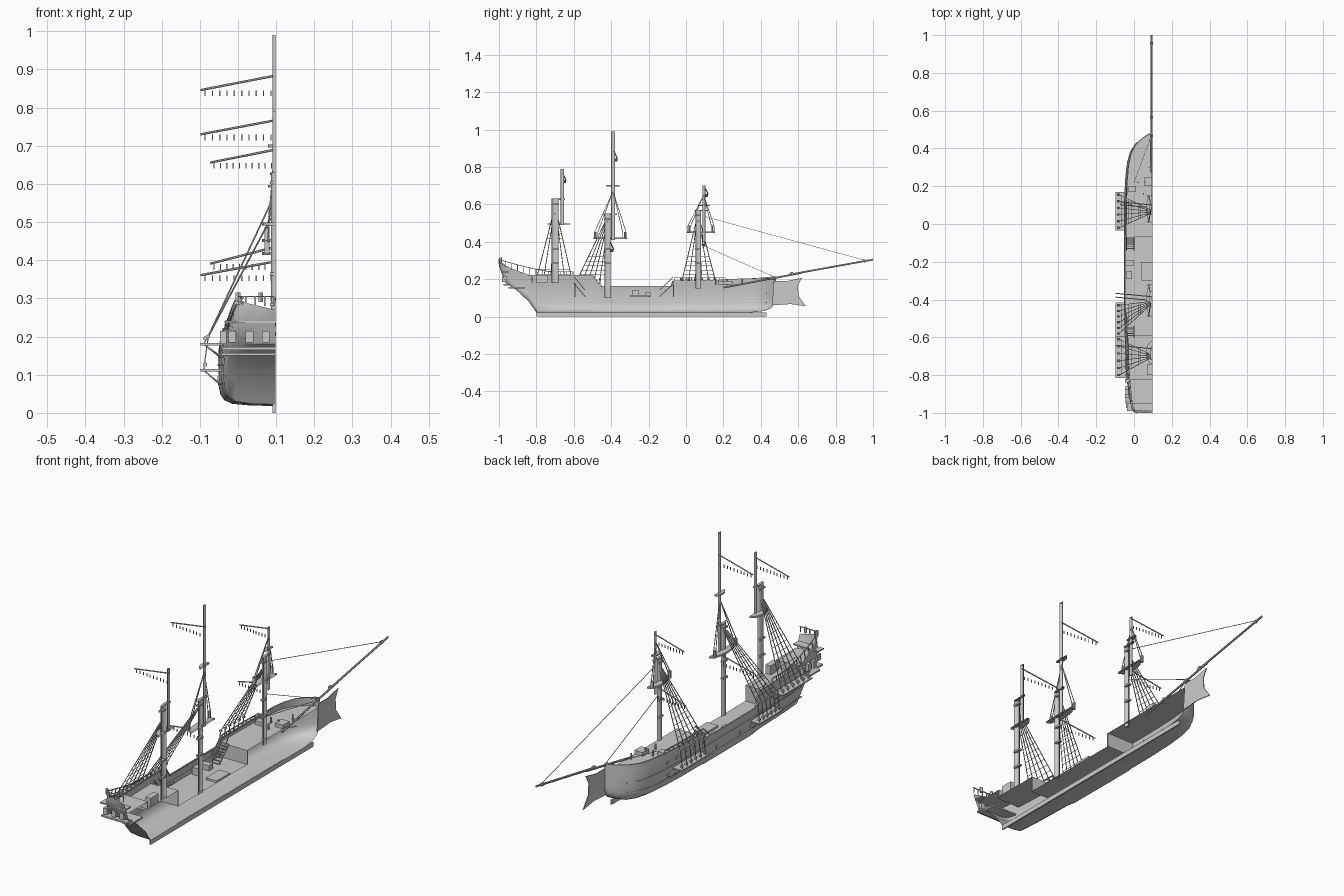
import bpy, bmesh, math
from mathutils import Vector as V

if "Cube" in bpy.data.objects:
    bpy.data.objects.remove(bpy.data.objects["Cube"])

CX = 0.098  # cut plane of the half ship


def finish(name, bm, smooth=False):
    bmesh.ops.recalc_face_normals(bm, faces=bm.faces)
    me = bpy.data.meshes.new(name)
    bm.to_mesh(me)
    bm.free()
    ob = bpy.data.objects.new(name, me)
    bpy.context.collection.objects.link(ob)
    if smooth:
        bpy.context.view_layer.objects.active = ob
        ob.select_set(True)
        bpy.ops.object.shade_smooth_by_angle(angle=math.radians(35))
        ob.select_set(False)
    return ob


def rods(name, segs, r, n=4):
    bm = bmesh.new()
    for a, b in segs:
        a, b = V(a), V(b)
        d = b - a
        q = d.to_track_quat('Z', 'Y')
        rings = [[bm.verts.new(p + q @ V((r * math.cos(t), r * math.sin(t), 0)))
                  for t in [2 * math.pi * (i + .5) / n for i in range(n)]] for p in (a, b)]
        for i in range(n):
            j = (i + 1) % n
            bm.faces.new((rings[0][i], rings[0][j], rings[1][j], rings[1][i]))
        bm.faces.new(rings[0][::-1])
        bm.faces.new(rings[1])
    return finish(name, bm)


def boxes(name, items):
    # each item is (x0, x1, y0, y1, z0, z1)
    bm = bmesh.new()
    for x0, x1, y0, y1, z0, z1 in items:
        vs = bmesh.ops.create_cube(bm, size=1)['verts']
        for v in vs:
            v.co = V(((x0 + x1) / 2 + v.co.x * (x1 - x0), (y0 + y1) / 2 + v.co.y * (y1 - y0),
                      (z0 + z1) / 2 + v.co.z * (z1 - z0)))
    return finish(name, bm)


def half_disc(name, y, z0, z1, rx, ry, n=8):
    # half cylinder whose flat side lies on the cut plane
    bm = bmesh.new()
    rings = [[bm.verts.new((CX - rx * math.sin(math.pi * i / n), y + ry * math.cos(math.pi * i / n), z))
              for i in range(n + 1)] for z in (z0, z1)]
    for i in range(n):
        bm.faces.new((rings[0][i], rings[0][i + 1], rings[1][i + 1], rings[1][i]))
    for r in rings:
        bm.faces.new(r)
    return finish(name, bm, True)


# Hull stations: y, half width, bottom z, top z
ST = [(-1, .10, .27, .29), (-.985, .118, .23, .285), (-.965, .124, .18, .27), (-.91, .13, .145, .245),
      (-.84, .135, .08, .22), (-.8, .137, .022, .22), (-.7, .142, .02, .22), (-.5, .147, .018, .22),
      (-.45, .148, .018, .16), (-.2, .149, .018, .16), (-.08, .149, .018, .16), (-.07, .149, .018, .19),
      (.1, .148, .018, .192), (.22, .143, .019, .195), (.31, .135, .02, .2), (.37, .122, .024, .203),
      (.42, .096, .03, .207), (.455, .055, .045, .21), (.475, .022, .07, .212), (.48, .001, .1, .212)]


def interp(y, k):
    for a, b in zip(ST, ST[1:]):
        if a[0] <= y <= b[0]:
            return a[k] + (b[k] - a[k]) * (y - a[0]) / (b[0] - a[0])
    return ST[-1][k]


def side_x(y, z):
    return CX - interp(y, 1) * (1 - max(0, z - .14) * 1.0)


bm = bmesh.new()
rows = []
for y, w, zb, zt in ST:
    prof = [(0, 0), (.45, .01), (.76, .04), (.9, .11), (.97, .22), (1, .38), (1, .65), (1, .85), (1, 1)]
    row = []
    for f, t in prof:
        z = zb + t * (zt - zb)
        row.append(bm.verts.new((CX - w * f * (1 - max(0, z - .14)), y, z)))
    rows.append(row)
for a, b in zip(rows, rows[1:]):
    for i in range(len(a) - 1):
        bm.faces.new((a[i], a[i + 1], b[i + 1], b[i]))
bm.faces.new(rows[0])
finish("hull", bm, True)

# Cap rail and wales along the side
def along(ys, zf, off=0):
    pts = [(side_x(y, zf(y)) - off, y, zf(y)) for y in ys]
    return list(zip(pts, pts[1:]))

ys = [s[0] for s in ST]
rods("cap_rail", along(ys, lambda y: interp(y, 3)), .004)
mid = [-.82 + .05 * i for i in range(26)]
rods("wales", along(mid, lambda y: .125, .001) + along(mid, lambda y: .075, -.001), .003)
boxes("keel", [(.091, CX, -.8, .43, 0, .022)])

# Decks follow the hull width
def deck(name, y0, y1, z):
    bm = bmesh.new()
    yy = [y0] + [y for y in ys if y0 < y < y1] + [y1]
    inner = [bm.verts.new((CX, y, z)) for y in yy]
    outer = [bm.verts.new((side_x(y, z), y, z)) for y in yy]
    for i in range(len(yy) - 1):
        bm.faces.new((inner[i], inner[i + 1], outer[i + 1], outer[i]))
    finish(name, bm)

deck("main_deck", -.59, -.07, .105)
deck("quarter_deck", -.84, -.59, .18)
deck("poop_deck", -.97, -.82, .215)
deck("forecastle_deck", -.07, .475, .172)
boxes("bulkheads", [(-.045, CX, -.595, -.59, .105, .18), (-.048, CX, -.07, -.065, .105, .172),
                    (-.03, CX, -.825, -.82, .18, .215)])

# Beakhead plate on the centre line
bm = bmesh.new()
f = [(.47, .19), (.54, .19), (.62, .207), (.598, .165), (.602, .11), (.642, .055), (.56, .067), (.46, .06)]
lo, hi = [[bm.verts.new((x, y, z)) for y, z in f] for x in (CX - .004, CX)]
bm.faces.new(lo)
bm.faces.new(hi)
for i in range(len(f)):
    j = (i + 1) % len(f)
    bm.faces.new((lo[i], lo[j], hi[j], hi[i]))
finish("beakhead", bm)

# Gun ports, stern gallery and windows
ports = [(y, .148) for y in [-.06 + .065 * i for i in range(5)]] + \
        [(y, .09) for y in [-.16 + .09 * i for i in range(5)]] + [(-.5, .13), (-.42, .09), (-.34, .09)]
boxes("gun_ports", [(side_x(y, z) - .003, side_x(y, z) + .003, y - .007, y + .007, z - .007, z + .007)
                    for y, z in ports])
boxes("stern_gallery", [(-.045, CX, -.95, -.86, .15, .157), (-.042, CX, -.975, -.94, .165, .173),
                        (-.036, CX, -.99, -.95, .235, .241)])
boxes("stern_windows", [(x - .01, x + .01, -.985, -.96, .185, .215) for x in (-.015, .03, .073)] +
      [(-.047, -.03, y, y + .02, .18, .215) for y in (-.92, -.88, -.84)])

# Poop railing
def rail_z(y):
    return .24 if y > -.72 else .24 + .065 * ((-.72 - y) / .28) ** 1.3

ry = [-1 + .033 * i for i in range(13)]
segs = along(ry, rail_z) + [((side_x(y, .22), y, interp(y, 3)), (side_x(y, rail_z(y)), y, rail_z(y))) for y in ry]
segs += [((0, -1, .305), (CX, -1, .305))] + [((x, -1, .28), (x, -1, .305)) for x in (.02, .045, .07, .095)]
rods("poop_railing", segs, .0025)
rods("stern_lanterns", [((x, -.99, .29), (x, -.99, .315)) for x in (0, .06)], .007, 6)

# Forecastle railing
fy = [-.06 + .03 * i for i in range(10)]
rods("forecastle_railing", along(fy, lambda y: .208) +
     [((side_x(y, .2), y, .19), (side_x(y, .208), y, .208)) for y in fy], .003)
rods("bitts", [((x, y, .17), (x, y, .2)) for x, y in ((.02, .22), (.06, .22), (.05, .16), (.08, .3))], .004, 6)

# Ladders between decks
def ladder(name, x0, x1, a, b, n):
    s = [((x, *a), (x, *b)) for x in (x0, x1)]
    s += [((x, a[0], a[1] + .035), (x, b[0], b[1] + .035)) for x in (x0, x1)]
    for i in range(n + 1):
        t = i / n
        y, z = a[0] + (b[0] - a[0]) * t, a[1] + (b[1] - a[1]) * t
        s.append(((x0, y, z), (x1, y, z)))
    rods(name, s, .0028)

ladder("fore_ladder", -.04, 0, (-.14, .107), (-.07, .175), 7)
ladder("aft_ladder", -.04, 0, (-.54, .107), (-.6, .18), 6)
boxes("deck_fittings", [(.04, CX, -.3, -.2, .105, .115), (-.04, -.01, -.29, -.25, .105, .14),
                        (-.045, 0, -.22, -.19, .105, .13), (-.03, .01, .17, .2, .172, .19),
                        (.07, CX, -.8, -.74, .18, .222), (.055, CX, .2, .25, .172, .19)])

# Masts, tops and shrouds: name, lower(y,r,z0,z1), topmast(y,r,z0,z1), top z, half length, shroud feet y0 y1
MASTS = [("mizzen", (-.70, .018, .18, .63), (-.662, .009, .49, .79), .495, .06, -.8, -.61, .55),
         ("main", (-.42, .016, .1, .55), (-.39, .010, .41, .99), .418, .09, -.58, -.43, .51),
         ("fore", (.065, .014, .15, .57), (.095, .008, .40, .70), .452, .075, -.02, .155, .51)]
for name, lo, up, tz, tl, f0, f1, head in MASTS:
    half_disc(name + "_lower_mast", lo[0], lo[2], lo[3], min(lo[1], .012), lo[1])
    half_disc(name + "_topmast", up[0], up[2], up[3], .008, up[1])
    cy = (lo[0] + up[0]) / 2
    half_disc(name + "_top", cy, tz - .004, tz + .004, .035, tl)
    half_disc(name + "_cap", cy, lo[3] - .006, lo[3], .014, .035)
    boxes(name + "_mast_hoops", [(CX - min(lo[1], .012) - .002, CX, lo[0] - lo[1] - .002, lo[0] + lo[1] + .002,
                                  z, z + .008) for z in (.28, .36, lo[3] - .03)])
    # lower shrouds with ratlines
    n = 6
    footz = .2
    feet = [V((-.078, f0 + (f1 - f0) * i / (n - 1), footz)) for i in range(n)]
    tops = [V((CX - .012, lo[0] + (i / (n - 1) - .5) * .02, head)) for i in range(n)]
    rods(name + "_shrouds", list(zip(feet, tops)), .0022)
    rat = []
    for k in range(1, 11):
        ring = [a.lerp(b, k / 13) for a, b in zip(feet, tops)]
        rat += list(zip(ring, ring[1:]))
    rods(name + "_ratlines", rat, .0011)
    # channel with chains and deadeyes
    cz = .18 if name == "mizzen" else .112
    boxes(name + "_channel", [(-.098, -.045, f0 - .015, f1 + .015, cz - .003, cz + .003)])
    rods(name + "_chains", [((-.09, p.y, cz), p) for p in feet] +
         [((-.09, p.y, cz), (side_x(p.y, .08), p.y, cz - .035)) for p in feet], .0022)
    rods(name + "_deadeyes", [(p - V((0, .006, 0)), p + V((0, .006, 0))) for p in feet] +
         [((-.086, p.y - .006, cz + .015), (-.086, p.y + .006, cz + .015)) for p in feet], .006, 6)
    # upper shrouds on the top, with small posts
    if name != "mizzen":
        s = []
        for sy in (-1, 1):
            for k in (.95, .75):
                foot = (CX - .02, cy + sy * tl * k, tz + .03)
                s += [(foot, (CX - .004, up[0], up[3] - (.32 if name == "main" else .05))),
                      ((CX - .02, cy + sy * tl * k, tz), foot)]
        rods(name + "_upper_shrouds", s, .002)
        rods(name + "_top_posts", [((CX - .022, cy + sy * tl * .88, tz), (CX - .022, cy + sy * tl * .88, tz + .035))
                                   for sy in (-1, 1)], .007, 6)
half_disc("main_crosstrees", -.39, .695, .703, .02, .035)
half_disc("fore_crosstrees", .095, .59, .597, .02, .03)

# Sloping yards with hanging gaskets: name, y, inner z, tip x, tip z
for name, y, z, tx, tz in [("main_upper", -.385, .884, -.098, .846), ("mizzen_upper", -.66, .767, -.098, .73),
                           ("fore_upper", .1, .69, -.073, .656), ("fore_lower", .085, .435, -.073, .391),
                           ("main_lower", -.405, .397, -.098, .361)]:
    a, b = V((CX, y, z)), V((tx, y + .018, tz))
    rods(name + "_yard", [(a, b)], .003, 6)
    g = [a.lerp(b, .06 + .88 * i / 9) for i in range(10)]
    rods(name + "_gaskets", [((p.x, p.y, tz - .016), (p.x, p.y, tz - .001)) for p in g], .0022)

# Bowsprit and stays
rods("bowsprit", [((CX - .006, .2, .155), (CX - .006, .62, .234)), ((CX - .005, .55, .224), (CX - .005, 1, .305))], .005, 8)
rods("bowsprit_bands", [((CX - .006, y, z), (CX - .006, y + .012, z + .002)) for y, z in
                        ((.46, .205), (.56, .23), (.95, .297))], .008, 8)
rods("stays", [((CX - .003, .96, .3), (CX - .003, .1, .535)), ((CX - .003, .47, .213), (CX - .003, .08, .385)),
               ((.0, .22, .2), (.085, .45, .205))], .0015)
